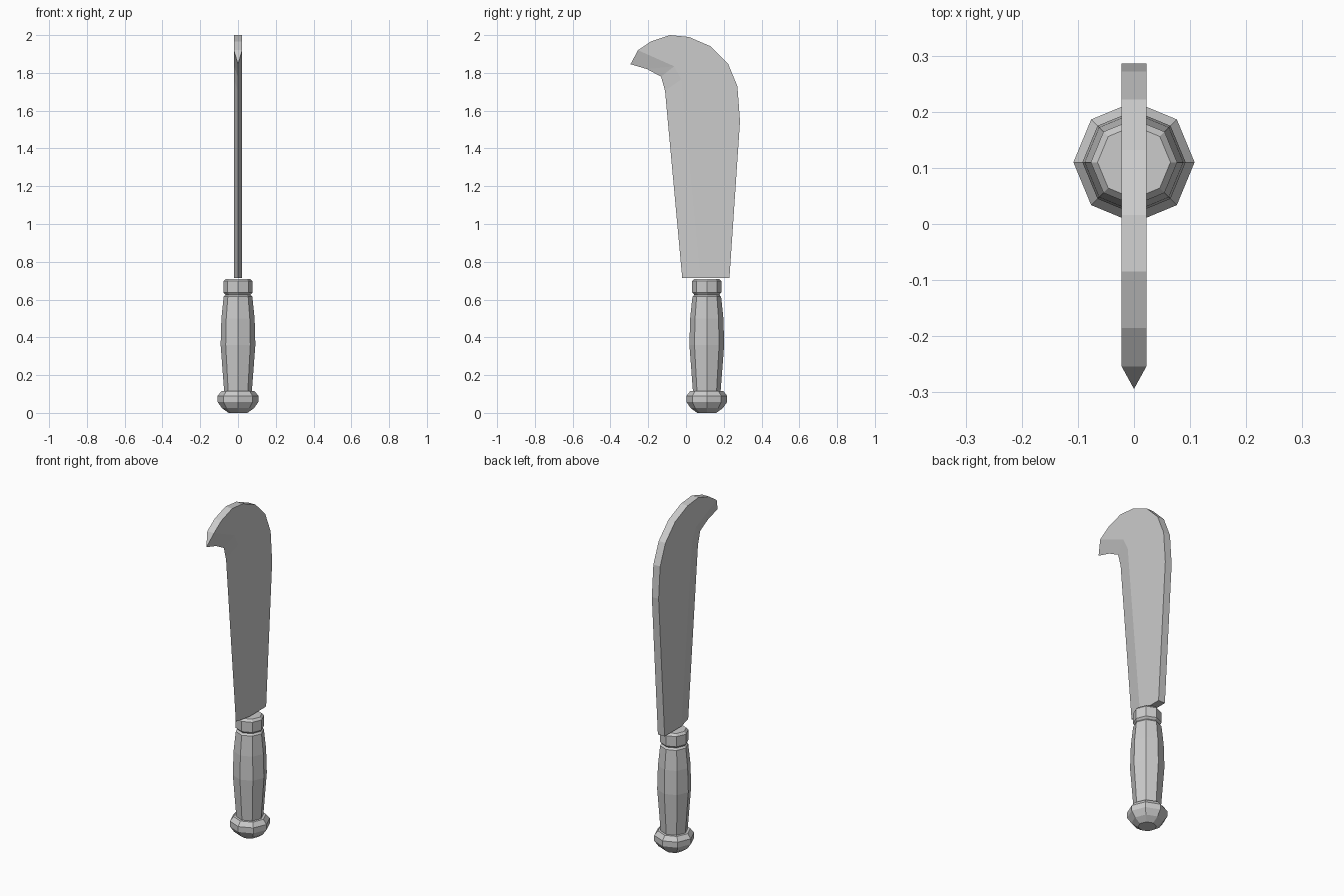
import bpy
import bmesh
from math import cos, sin, tau

cube = bpy.data.objects.get("Cube")
if cube:
    bpy.data.objects.remove(cube, do_unlink=True)

GRIP_Y = 0.11
HALF = 0.022

steel = bpy.data.materials.new("plain_grey")
steel.use_nodes = True
grey = (0.6, 0.6, 0.6, 1)
steel.diffuse_color = grey
steel.node_tree.nodes["Principled BSDF"].inputs["Base Color"].default_value = grey


def finish(name, bm):
    bmesh.ops.recalc_face_normals(bm, faces=bm.faces)
    mesh = bpy.data.meshes.new(name)
    bm.to_mesh(mesh)
    bm.free()
    mesh.materials.append(steel)
    obj = bpy.data.objects.new(name, mesh)
    bpy.context.collection.objects.link(obj)
    return obj


def turned(name, profile, sides=8):
    """Closed faceted solid from (radius, height) rings."""
    bm = bmesh.new()
    rings = [[bm.verts.new((r * cos(tau * i / sides), GRIP_Y + r * sin(tau * i / sides), z))
              for i in range(sides)] for r, z in profile]
    for low, high in zip(rings, rings[1:]):
        for i in range(sides):
            j = (i + 1) % sides
            bm.faces.new((low[i], low[j], high[j], high[i]))
    bm.faces.new(rings[0])
    bm.faces.new(rings[-1])
    return finish(name, bm)


# Handle parts
turned("pommel", [(0.05, 0), (0.085, 0.025), (0.108, 0.058), (0.108, 0.09), (0.088, 0.115)])
turned("grip", [(0.073, 0.11), (0.092, 0.36), (0.088, 0.5), (0.076, 0.615), (0.062, 0.63)])
turned("ferrule", [(0.066, 0.625), (0.077, 0.637), (0.077, 0.697), (0.065, 0.71)])

# Blade outlines as (y, z): thick spine, line where grinding starts, cutting edge
spine = [(-0.254, 1.92), (-0.185, 1.967), (-0.085, 2.0), (0.016, 1.99), (0.132, 1.94),
         (0.222, 1.85), (0.272, 1.73), (0.286, 1.545), (0.23, 0.715)]
grind = [(0.075, 0.715), (-0.026, 1.765), (-0.063, 1.835)]
edge = [(-0.02, 0.715), (-0.111, 1.705), (-0.132, 1.78), (-0.206, 1.82), (-0.294, 1.846)]

bm = bmesh.new()
sharp = [bm.verts.new((0, y, z)) for y, z in edge]
flats = []
for side in (-1, 1):
    flat = [bm.verts.new((side * HALF, y, z)) for y, z in spine + grind]
    flats.append(flat)
    bm.faces.new(flat)
    tip, heel, bend, neck = flat[0], *flat[-3:]
    # Ground faces from the flat down to the cutting edge
    for corners in ((heel, bend, sharp[1], sharp[0]), (bend, neck, sharp[2], sharp[1]),
                    (neck, sharp[3], sharp[2]), (neck, tip, sharp[4], sharp[3])):
        bm.faces.new(corners)

# Spine strip, tip and heel close the two sides
a, b = flats
for i in range(len(spine)):
    bm.faces.new((a[i], a[i + 1], b[i + 1], b[i]))
bm.faces.new((a[0], b[0], sharp[4]))
bm.faces.new((a[len(spine)], b[len(spine)], sharp[0]))
finish("blade", bm)
